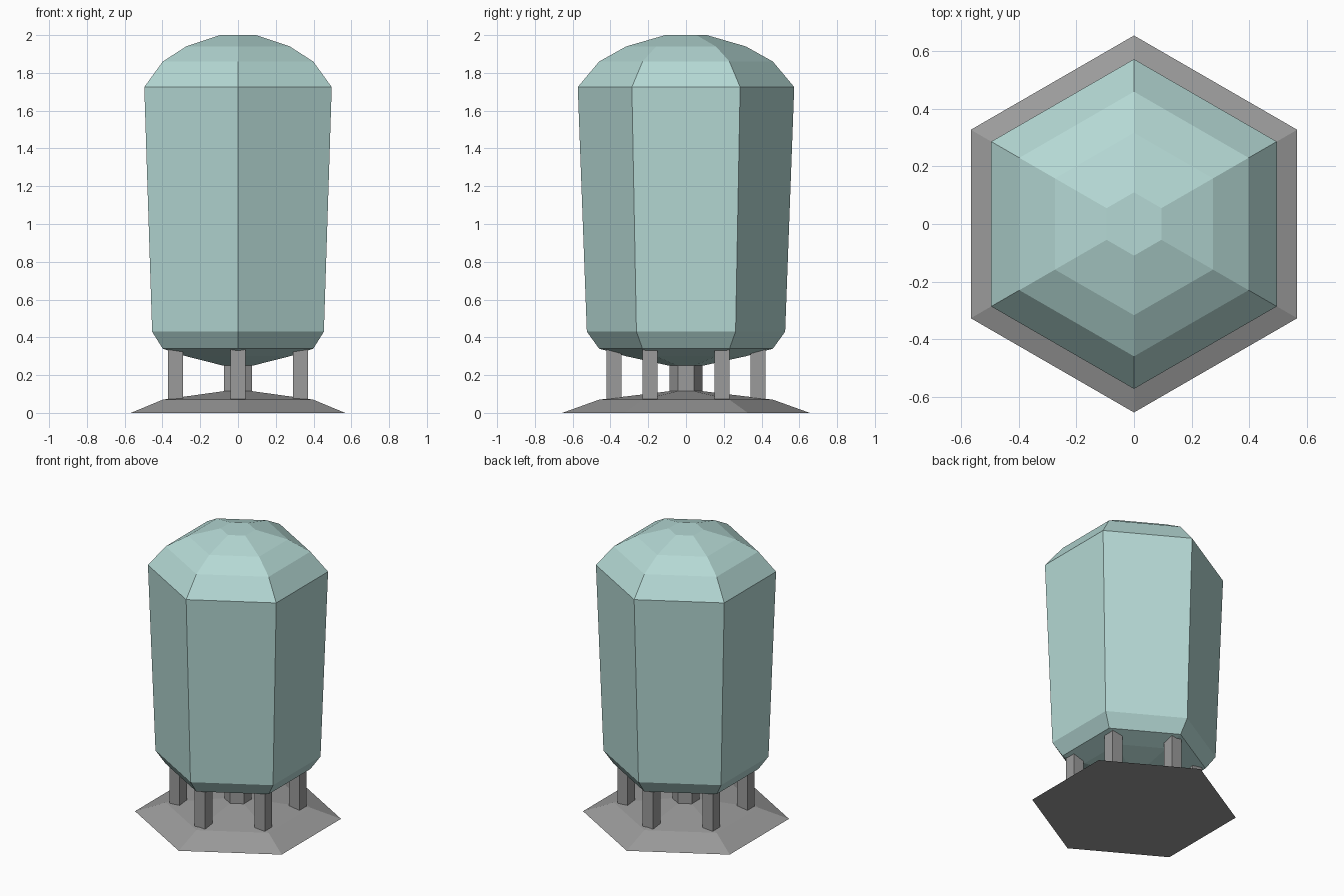
import bpy, bmesh
from math import cos, sin, pi

if "Cube" in bpy.data.objects:
    bpy.data.objects.remove(bpy.data.objects["Cube"])


def finish(name, bm, color):
    bmesh.ops.recalc_face_normals(bm, faces=bm.faces)
    mesh = bpy.data.meshes.new(name)
    bm.to_mesh(mesh)
    bm.free()
    obj = bpy.data.objects.new(name, mesh)
    bpy.context.scene.collection.objects.link(obj)
    if color:
        mesh.materials.append(color)
    return obj


def hex_lathe(name, profile, color=None):
    """Stack six-sided rings (corner radius, z) with corners on the y axis."""
    bm = bmesh.new()
    rings = [[bm.verts.new((r * cos(pi / 2 + i * pi / 3), r * sin(pi / 2 + i * pi / 3), z))
              for i in range(6)] for r, z in profile]
    for low, high in zip(rings, rings[1:]):
        for i in range(6):
            j = (i + 1) % 6
            bm.faces.new((low[i], low[j], high[j], high[i]))
    bm.faces.new(rings[0][::-1])
    bm.faces.new(rings[-1])
    return finish(name, bm, color)


def box(name, center, size):
    bm = bmesh.new()
    bmesh.ops.create_cube(bm, size=1)
    for v in bm.verts:
        v.co = [c + p * s for c, p, s in zip(center, v.co, size)]
    return finish(name, bm, None)


teal = bpy.data.materials.new("teal")
teal.diffuse_color = (0.46, 0.69, 0.66, 1)
teal.use_nodes = True
teal.node_tree.nodes["Principled BSDF"].inputs["Base Color"].default_value = teal.diffuse_color
grey = bpy.data.materials.new("dark_grey")
grey.diffuse_color = (0.33, 0.33, 0.33, 1)
grey.use_nodes = True
grey.node_tree.nodes["Principled BSDF"].inputs["Base Color"].default_value = grey.diffuse_color

# Tank with rounded belly and dome
hex_lathe("tank", [(0.09, 0.25), (0.317, 0.30), (0.46, 0.34), (0.525, 0.43),
                   (0.573, 1.725), (0.46, 1.86), (0.317, 1.94), (0.11, 2.0)], teal)

# Sloped foundation
hex_lathe("base", [(0.655, 0), (0.46, 0.07), (0.088, 0.115)], grey)

# Central drain column
hex_lathe("center_column", [(0.087, 0.10), (0.087, 0.26)], grey)

# Six square support legs under the tank corners
for i in range(6):
    a = pi / 2 + i * pi / 3
    leg = box(f"leg_{i + 1}", (0.381 * cos(a), 0.381 * sin(a), 0.205), (0.08, 0.08, 0.265))
    leg.data.materials.append(grey)
